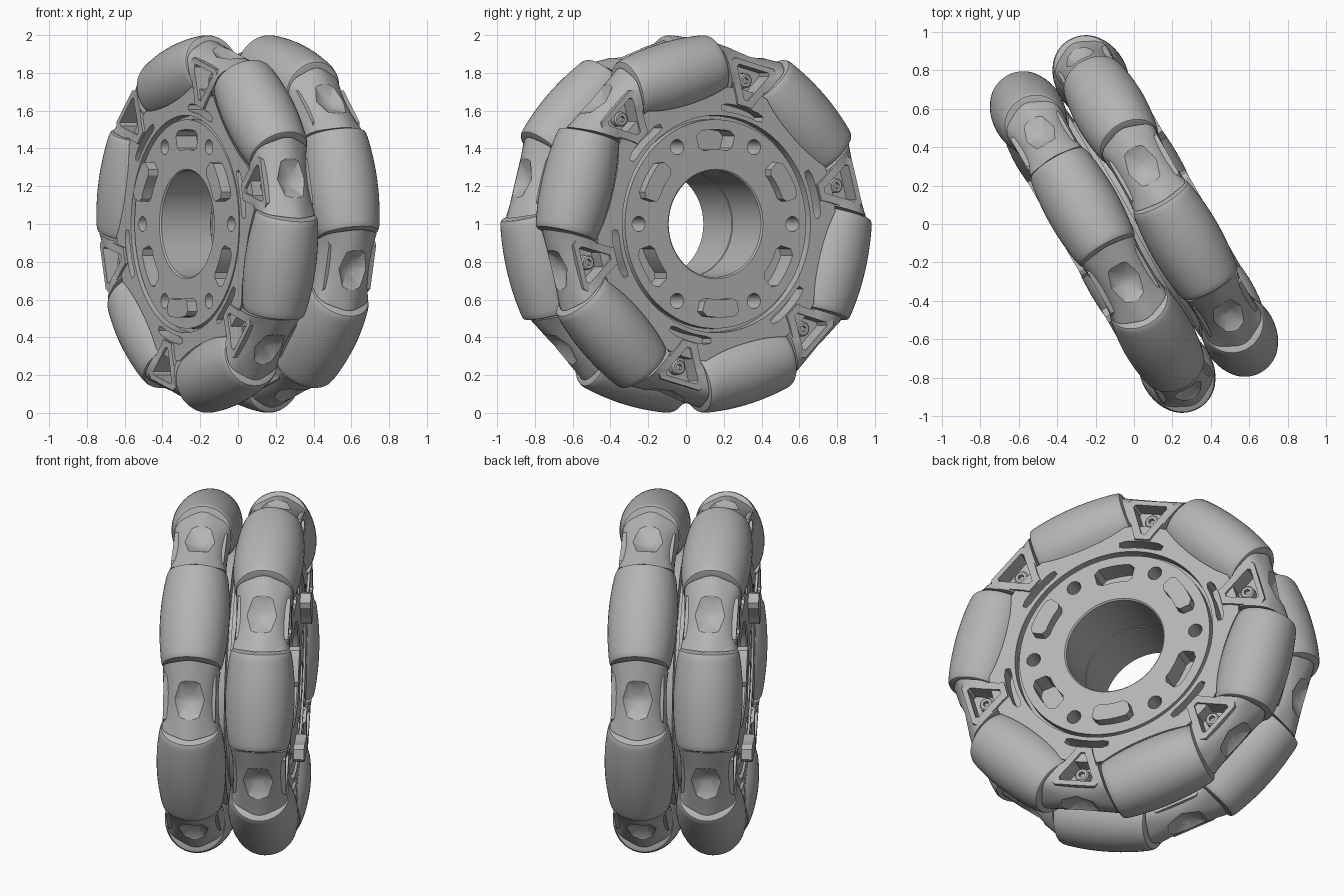
import bpy, bmesh
from math import sin, cos, pi, radians
from mathutils import Matrix

if "Cube" in bpy.data.objects:
    bpy.data.objects.remove(bpy.data.objects["Cube"], do_unlink=True)

grey = bpy.data.materials.new("plain grey")
grey.use_nodes = True
grey.diffuse_color = (0.46, 0.46, 0.46, 1)
grey.node_tree.nodes["Principled BSDF"].inputs["Base Color"].default_value = (0.46, 0.46, 0.46, 1)

ROW = 0.188      # distance of each roller row from the middle of the wheel
PITCH = 0.8      # distance of roller axes from the wheel axis
LENGTH = 0.273   # half length of a roller
BELLY = 0.19     # largest roller radius


def spin(degrees):
    return Matrix.Rotation(radians(degrees), 4, 'X')


def ring_of(mesh, offset, count=6):
    return [(mesh, spin(offset + 360 * k / count)) for k in range(count)]


def finish(bm, name):
    bmesh.ops.remove_doubles(bm, verts=bm.verts, dist=1e-5)
    bmesh.ops.recalc_face_normals(bm, faces=bm.faces)
    mesh = bpy.data.meshes.new(name)
    bm.to_mesh(mesh)
    bm.free()
    return mesh


def loft(name, rings, wrap=False):
    """Skin a list of equal closed rings; wrap joins last to first."""
    bm = bmesh.new()
    loops = [[bm.verts.new(p) for p in ring] for ring in rings]
    n = len(loops[0])
    pairs = list(zip(loops, loops[1:]))
    if wrap:
        pairs.append((loops[-1], loops[0]))
    else:
        bm.faces.new(loops[0])
        bm.faces.new(loops[-1])
    for a, b in pairs:
        for i in range(n):
            j = (i + 1) % n
            bm.faces.new((a[i], a[j], b[j], b[i]))
    return finish(bm, name)


def lathe(name, profile, steps, wrap=False):
    """Turn (x, radius) points about the x axis."""
    turns = [2 * pi * i / steps for i in range(steps)]
    return loft(name, [[(x, r * sin(a), r * cos(a)) for a in turns] for x, r in profile], wrap)


def prism(name, outline, x0, x1):
    return loft(name, [[(x, y, z) for y, z in outline] for x in (x0, x1)])


def sector(r0, r1, half, steps=8):
    """Arc-shaped outline centred on the z direction, corners cut off."""
    trim = 0.2 * (r1 - r0)
    inner, outer = [], []
    for i in range(steps + 1):
        a = radians(half) * (2 * i / steps - 1)
        cut = trim if i in (0, steps) else 0
        outer.append(((r1 - cut) * sin(a), (r1 - cut) * cos(a)))
        inner.append(((r0 + cut) * sin(a), (r0 + cut) * cos(a)))
    return outer + inner[::-1]


def mirrored(half):
    return half + [(-y, z) for y, z in reversed(half)]


def merge(name, parts):
    bm = bmesh.new()
    for mesh, matrix in parts:
        copy = mesh.copy()
        copy.transform(matrix)
        bm.from_mesh(copy)
        bpy.data.meshes.remove(copy)
    return finish(bm, name)


def boolean(mesh, tool, operation):
    a = bpy.data.objects.new("work", mesh)
    b = bpy.data.objects.new("cutter", tool)
    for ob in (a, b):
        bpy.context.collection.objects.link(ob)
    b.hide_render = True
    mod = a.modifiers.new("cut", 'BOOLEAN')
    mod.operation, mod.object, mod.solver = operation, b, 'EXACT'
    graph = bpy.context.evaluated_depsgraph_get()
    graph.update()
    result = bpy.data.meshes.new_from_object(a.evaluated_get(graph))
    for ob in (a, b):
        bpy.data.objects.remove(ob, do_unlink=True)
    return result


def place(name, mesh, row, degrees=0):
    ob = bpy.data.objects.new(name, mesh)
    bpy.context.collection.objects.link(ob)
    ob.matrix_world = (Matrix.Translation((0, 0, 1)) @ Matrix.Rotation(radians(30 + 180 * row), 4, 'Z')
                       @ Matrix.Translation((ROW, 0, 0)) @ spin(degrees))


def dress(mesh):
    mesh.materials.clear()
    mesh.materials.append(grey)
    mesh.shade_smooth()
    mesh.set_sharp_from_angle(angle=radians(32))
    return mesh


# Barrel roller with softly rounded rims and slightly dished ends
def barrel(name, gap, steps):
    end = LENGTH + gap
    half = [(end * i / 8, BELLY + gap - 0.026 * (i / 8) ** 2) for i in range(8)]
    edge = BELLY + gap - 0.026
    half += [(end - 0.014, edge + 0.001), (end - 0.004, edge - 0.005), (end, edge - 0.015)]
    half += [(end, 0.08), (end - 0.012, 0.07), (end - 0.012, 0.001)]
    mesh = lathe(name, [(-x, r) for x, r in reversed(half[1:])] + half, steps)
    mesh.transform(Matrix.Translation((0, 0, PITCH)) @ Matrix.Rotation(pi / 2, 4, 'Z'))
    return mesh


roller = barrel("roller", 0, 48)
axle = lathe("axle", [(-0.29, 0.035), (0.29, 0.035)], 16)
axle.transform(Matrix.Translation((0, 0, PITCH)) @ Matrix.Rotation(pi / 2, 4, 'Z'))

# Hub: turned body with bore, flat face, narrow groove and raised outer plate
hub_profile = [(0, 0.288), (0.005, 0.282), (0.305, 0.282), (0.313, 0.29), (0.313, 0.553),
               (0.27, 0.555), (0.27, 0.573), (0.322, 0.575), (0.322, 0.73), (0.012, 0.73),
               (0.012, 0.62), (0, 0.62)]
hub = lathe("hub", [(x - ROW, r) for x, r in hub_profile], 96, wrap=True)

# Hub openings: roller clearance, curved windows, bolt holes, slots at the bracket feet
window = prism("window", sector(0.395, 0.5, 14), 0.0, 0.2)
bolt_hole = prism("bolt_hole", [(0.04 * cos(i * pi / 10), 0.47 + 0.04 * sin(i * pi / 10))
                                for i in range(20)], -0.05, 0.2)
foot_slot = prism("foot_slot", sector(0.598, 0.64, 12), 0.04, 0.2)
openings = merge("openings", ring_of(barrel("clearance", 0.008, 32), 15) + ring_of(window, 0, 3)
                 + ring_of(bolt_hole, 30) + ring_of(foot_slot, 45))
hub = boolean(hub, openings, 'DIFFERENCE')

# Raised coupling lugs between the windows
lug = prism("lug", sector(0.4, 0.495, 13.5), 0.05, 0.183)
hub = boolean(hub, merge("lugs", ring_of(lug, 60, 3)), 'UNION')

# Bracket: fluted saddle fanning out between two neighbouring rollers
sections = []
for i in range(13):
    k = i / 6 - 1
    tilt = radians(30) * k
    ring = []
    for j in range(48):
        a = 2 * pi * j / 48
        flute = 1 + 0.03 * k * k * cos(6 * a)
        across = (0.148 + 0.012 * k * k) * flute * sin(a)
        up = (0.138 + 0.012 * k * k) * flute * cos(a)
        ring.append((across, 0.145 * k + up * sin(tilt), 0.8 + 0.012 * k * k + up * cos(tilt)))
    sections.append(ring)
bracket = loft("bracket", sections)

# Triangular web with a pocket, and a broad six-sided dimple on the tread side
web = prism("web", mirrored([(0.045, 0.645), (0.06, 0.68), (0.14, 0.82), (0.14, 0.86), (0.12, 0.88)]),
            -0.14, 0.148)
bracket = boolean(bracket, web, 'UNION')
pocket = prism("pocket", mirrored([(0.012, 0.678), (0.1, 0.835), (0.093, 0.852)]), 0.045, 0.2)
dimple = lathe("dimple", [(0.89, 0.035), (0.93, 0.11), (1.03, 0.27)], 6)
dimple.transform(Matrix.Rotation(-pi / 2, 4, 'Y'))
bracket = boolean(bracket, merge("bracket_cuts", [(pocket, Matrix()), (dimple, Matrix())]), 'DIFFERENCE')

# Screw with a hexagonal socket, seated in the pocket
screw = lathe("screw", [(0.03, 0.04), (0.085, 0.04), (0.093, 0.032)], 24)
socket = lathe("socket", [(0.07, 0.018), (0.11, 0.018)], 6)
screw = boolean(screw, socket, 'DIFFERENCE')
screw.transform(Matrix.Translation((0, 0, 0.785)))

for mesh in (hub, bracket, screw, roller, axle):
    dress(mesh)

# Two rows, back to back, the second turned half way round
for row, side in enumerate(("left", "right")):
    place(side + "_hub", hub, row)
    for k in range(6):
        tag = "_%d" % (k + 1)
        place(side + "_roller" + tag, roller, row, 15 + 60 * k)
        place(side + "_axle" + tag, axle, row, 15 + 60 * k)
        place(side + "_bracket" + tag, bracket, row, 45 + 60 * k)
        place(side + "_screw" + tag, screw, row, 45 + 60 * k)
